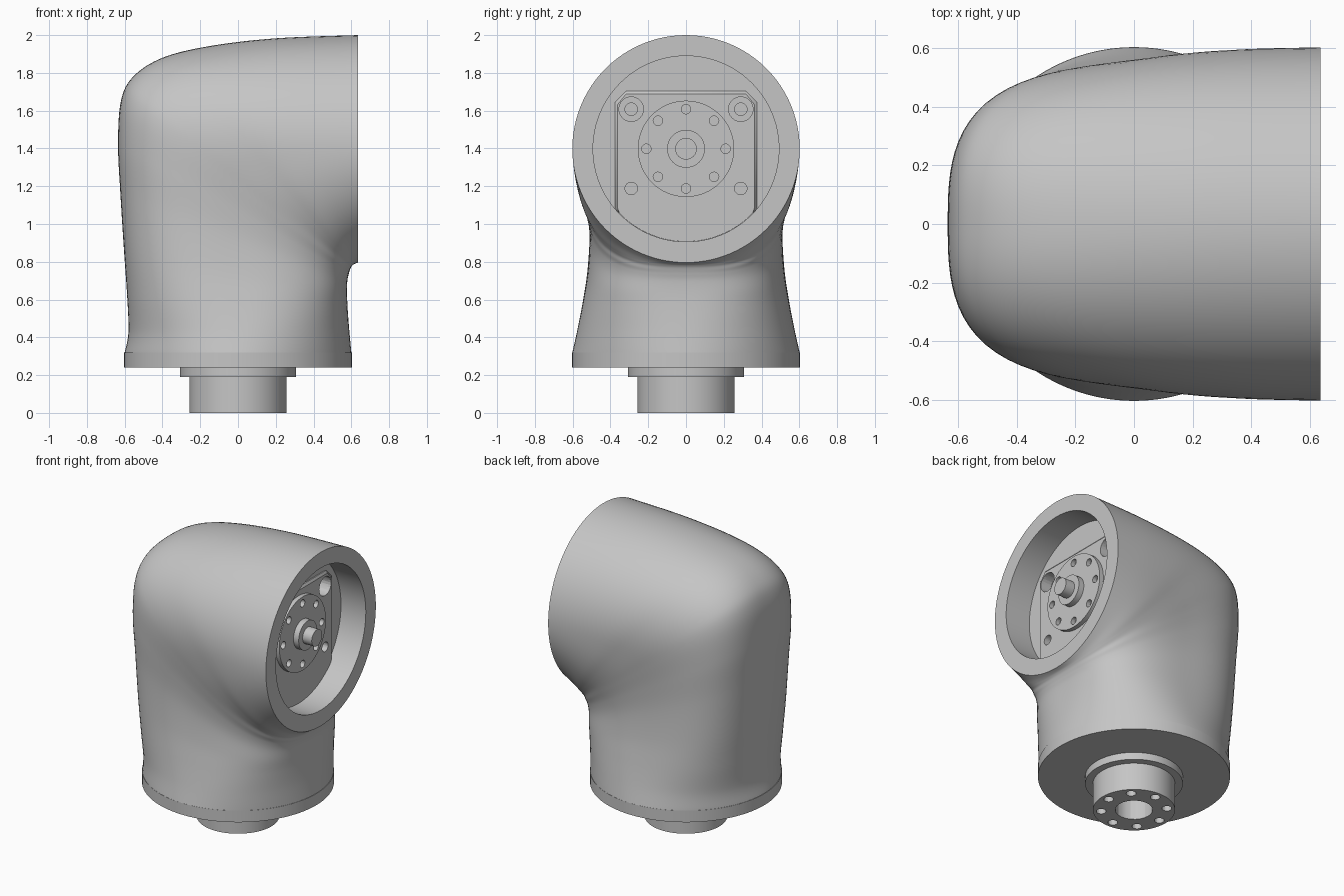
import bpy, bmesh
from math import sin, cos, pi, sqrt, atan2
from mathutils import Matrix, Vector

if "Cube" in bpy.data.objects:
    bpy.data.objects.remove(bpy.data.objects["Cube"])

grey = bpy.data.materials.new("plain grey")
grey.use_nodes = True
grey.diffuse_color = (0.56, 0.56, 0.56, 1)
grey.node_tree.nodes["Principled BSDF"].inputs["Base Color"].default_value = (0.56, 0.56, 0.56, 1)

FACE_X, AXIS_Z = 0.635, 1.398      # open end of the elbow
RIM_R, CAVITY_R, FLOOR_X = 0.602, 0.492, 0.445


def smooth_shade(obj):
    bpy.ops.object.select_all(action="DESELECT")
    obj.select_set(True)
    bpy.context.view_layer.objects.active = obj
    bpy.ops.object.shade_smooth_by_angle(angle=0.6)


def finish(name, bm, smooth=True):
    bmesh.ops.recalc_face_normals(bm, faces=bm.faces)
    mesh = bpy.data.meshes.new(name)
    bm.to_mesh(mesh)
    bm.free()
    mesh.materials.append(grey)
    obj = bpy.data.objects.new(name, mesh)
    bpy.context.collection.objects.link(obj)
    if smooth:
        smooth_shade(obj)
    return obj


def add_cylinder(bm, r, a, b, axis="Z", u=0, v=0, segments=64):
    """Cylinder from a to b along Z (at x=u, y=v) or X (at y=u, z=v)."""
    mid = (a + b) / 2
    if axis == "Z":
        m = Matrix.Translation((u, v, mid))
    else:
        m = Matrix.Translation((mid, u, v)) @ Matrix.Rotation(pi / 2, 4, "Y")
    bmesh.ops.create_cone(bm, cap_ends=True, segments=segments, radius1=r,
                          radius2=r, depth=abs(b - a), matrix=m)


def cylinder(name, *args):
    bm = bmesh.new()
    add_cylinder(bm, *args)
    return finish(name, bm)


def drill(obj, holes):
    """Cut a list of separate cylinders out of an object."""
    bm = bmesh.new()
    for h in holes:
        add_cylinder(bm, *h, segments=24)
    cutter = finish(obj.name + "_cutter", bm, False)
    cutter.hide_render = True
    mod = obj.modifiers.new("holes", "BOOLEAN")
    mod.operation, mod.solver, mod.object = "DIFFERENCE", "EXACT", cutter
    bpy.context.view_layer.objects.active = obj
    bpy.ops.object.modifier_apply(modifier=mod.name)
    bpy.data.objects.remove(cutter)
    smooth_shade(obj)


def bolt_circle(r, n=8):
    return [(r * cos(2 * pi * i / n), r * sin(2 * pi * i / n)) for i in range(n)]


# Elbow housing: inner x, z, outer x, z, half width, inner and outer squareness
KEYS = [
    (.60, .32, -.60, .32, .602, 2, 2),
    (.588, .45, -.58, .43, .575, 2.2, 2.2),
    (.58, .56, -.587, .62, .546, 2.5, 2.5),
    (.577, .64, -.603, .85, .522, 2.8, 2.75),
    (.579, .70, -.622, 1.15, .51, 2.9, 2.9),
    (.586, .735, -.635, 1.42, .518, 2.9, 2.95),
    (.592, .755, -.62, 1.65, .535, 2.9, 2.8),
    (.598, .77, -.555, 1.78, .55, 2.8, 2.55),
    (.605, .78, -.40, 1.88, .566, 2.7, 2.3),
    (.612, .786, -.15, 1.942, .585, 2.5, 2.15),
    (.622, .791, .2, 1.983, .597, 2.25, 2.05),
    (FACE_X, AXIS_Z - RIM_R, FACE_X, AXIS_Z + RIM_R, RIM_R, 2, 2),
]
SEG, STEPS = 96, 8


def spline(i, t):
    p = [KEYS[max(0, min(len(KEYS) - 1, i + k))] for k in (-1, 0, 1, 2)]
    return [b + t * ((c - a) + t * ((2 * a - 5 * b + 4 * c - d) + t * (3 * b - a - 3 * c + d))) / 2
            for a, b, c, d in zip(*p)]


def section(ix, iz, ox, oz, w, n_in, n_out):
    inner, outer = Vector((ix, 0, iz)), Vector((ox, 0, oz))
    mid, arm = (inner + outer) / 2, (inner - outer) / 2
    ring = []
    for k in range(SEG):
        c, s = cos(2 * pi * k / SEG), sin(2 * pi * k / SEG)
        n = n_in if c > 0 else n_out
        r = (abs(c) ** n + abs(s) ** n) ** (-1 / n)
        ring.append(mid + arm * r * c + Vector((0, w * r * s, 0)))
    return ring


rings = [section(*spline(i, j / STEPS)) for i in range(len(KEYS) - 1) for j in range(STEPS)]
rings.append(section(*KEYS[-1]))
# Rim and recessed floor at the open end
for x in (FACE_X, FLOOR_X):
    rings.append(section(x, AXIS_Z - CAVITY_R, x, AXIS_Z + CAVITY_R, CAVITY_R, 2, 2))

bm = bmesh.new()
loops = [[bm.verts.new(p) for p in ring] for ring in rings]
for a, b in zip(loops, loops[1:]):
    for k in range(SEG):
        m = (k + 1) % SEG
        bm.faces.new((a[k], a[m], b[m], b[k]))
bm.faces.new(loops[0])
bm.faces.new(loops[-1])
housing = finish("elbow_housing", bm)

# Mounting plate on the cavity floor, its lower edge following the cavity wall
PLATE_X, HALF, TOP, CUT = FLOOR_X + 0.02, 0.377, 0.305, 0.06
r = CAVITY_R - 0.001
start = atan2(-sqrt(r * r - HALF * HALF), HALF)
outline = [(-HALF, TOP - CUT), (-HALF + CUT, TOP), (HALF - CUT, TOP), (HALF, TOP - CUT)]
for k in range(25):
    a = start + (-pi - 2 * start) * k / 24
    outline.append((r * cos(a), r * sin(a)))


def inset(y, z):
    edge = HALF * 0.96
    return max(-edge, min(edge, y)), (z * 0.955 if z > 0 else z)


bm = bmesh.new()
base = [bm.verts.new((FLOOR_X - 0.005, y, AXIS_Z + z)) for y, z in outline]
lower = [bm.verts.new((PLATE_X - 0.012, y, AXIS_Z + z)) for y, z in outline]
upper = [bm.verts.new((PLATE_X, y, AXIS_Z + z)) for y, z in (inset(*p) for p in outline)]
for a, b in ((base, lower), (lower, upper)):
    for k in range(len(a)):
        m = (k + 1) % len(a)
        bm.faces.new((a[k], a[m], b[m], b[k]))
bm.faces.new(base)
bm.faces.new(upper)
plate = finish("mounting_plate", bm)

# Deep counterbores at the top corners, plain holes at the bottom ones
SEAT_X = FLOOR_X - 0.06
wide = [(0.065, SEAT_X, PLATE_X + 0.05, "X", y, AXIS_Z + 0.21) for y in (-0.29, 0.29)]
plain = [(0.033, SEAT_X, PLATE_X + 0.05, "X", y, AXIS_Z - 0.21) for y in (-0.29, 0.29)]
pilot = [(0.033, SEAT_X - 0.06, SEAT_X + 0.02, "X", y, AXIS_Z + 0.21) for y in (-0.29, 0.29)]
drill(plate, wide + plain)
drill(housing, wide + plain)
drill(housing, pilot)

# Output flange, hub and shaft
FLANGE_X = 0.495
flange = cylinder("output_flange", 0.255, FLOOR_X, FLANGE_X, "X", 0, AXIS_Z)
drill(flange, [(0.025, FLANGE_X - 0.03, FLANGE_X + 0.05, "X", y, AXIS_Z + z)
               for y, z in bolt_circle(0.21)])
cylinder("output_hub", 0.1, FLANGE_X - 0.01, FLANGE_X + 0.04, "X", 0, AXIS_Z)
cylinder("output_shaft", 0.057, FLANGE_X, FACE_X - 0.03, "X", 0, AXIS_Z)

# Base disc, step and drilled spigot
cylinder("base_disc", 0.603, 0.24, 0.32, "Z", 0, 0, 96)
cylinder("base_step", 0.307, 0.19, 0.25)
spigot = cylinder("base_spigot", 0.258, 0, 0.2)
drill(spigot, [(0.031, -0.05, 0.06, "Z", x, y) for x, y in bolt_circle(0.207)]
      + [(0.118, -0.05, 0.17, "Z", 0, 0)])
